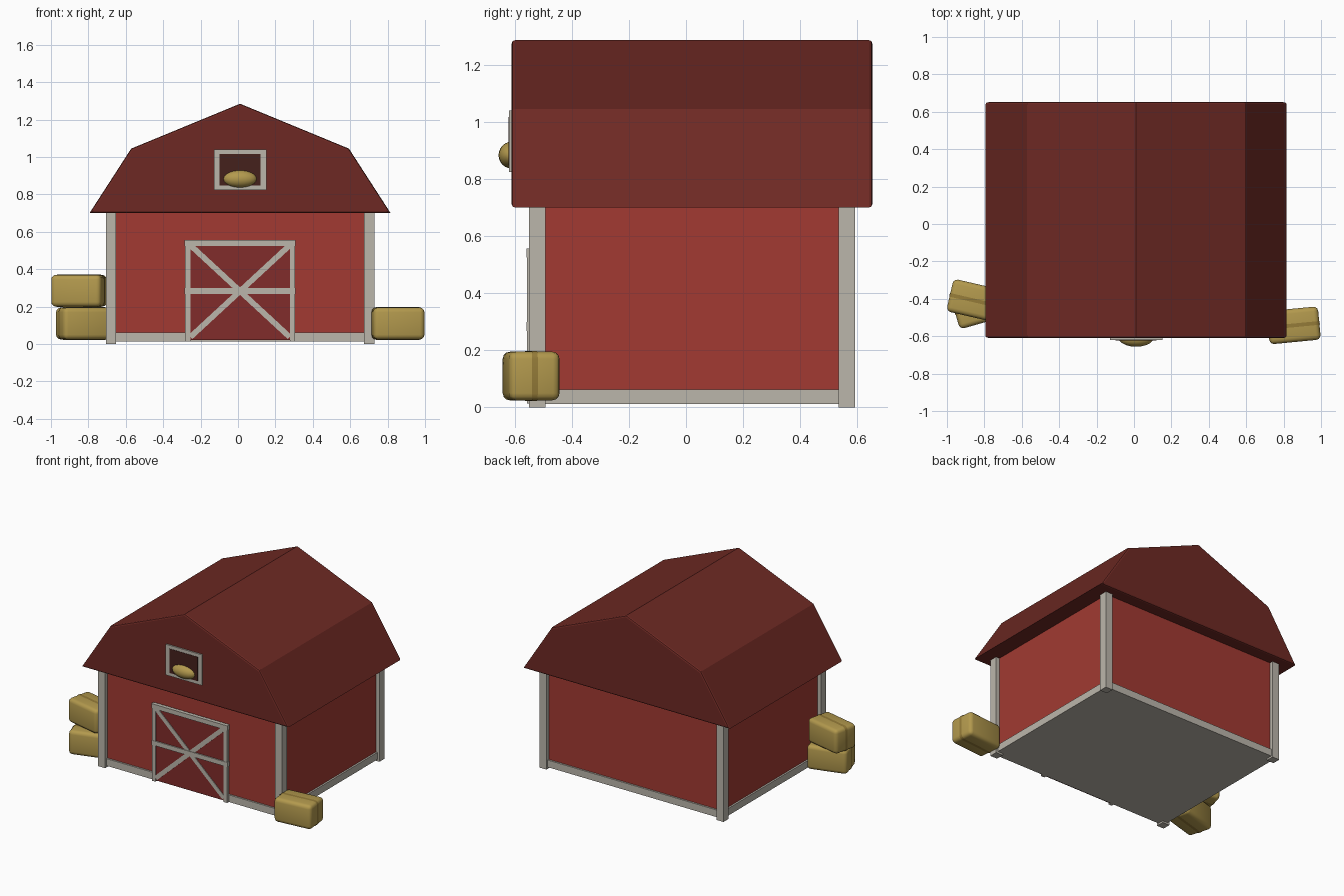
import bpy, bmesh
from math import radians, atan2, hypot
from mathutils import Matrix

if "Cube" in bpy.data.objects:
    bpy.data.objects.remove(bpy.data.objects["Cube"])

CX, CY = 0.011, 0.021  # centre of the barn body


def material(name, rgb):
    m = bpy.data.materials.new(name)
    m.diffuse_color = (*rgb, 1)
    m.use_nodes = True
    m.node_tree.nodes["Principled BSDF"].inputs["Base Color"].default_value = m.diffuse_color
    return m


WALL = material("barn_red", (0.36, 0.042, 0.032))
DOOR = material("door_red", (0.22, 0.025, 0.024))
ROOF = material("roof_red", (0.155, 0.022, 0.017))
TRIM = material("trim", (0.50, 0.47, 0.41))
DARK = material("dark_opening", (0.06, 0.015, 0.012))
HAY = material("hay", (0.45, 0.32, 0.075))
STRAP = material("hay_strap", (0.30, 0.20, 0.04))


def finish(name, bm, mat, smooth=False):
    bmesh.ops.recalc_face_normals(bm, faces=bm.faces)
    me = bpy.data.meshes.new(name)
    bm.to_mesh(me)
    bm.free()
    me.materials.append(mat)
    ob = bpy.data.objects.new(name, me)
    bpy.context.collection.objects.link(ob)
    if smooth:
        bpy.context.view_layer.objects.active = ob
        ob.select_set(True)
        bpy.ops.object.shade_smooth_by_angle(angle=radians(40))
        ob.select_set(False)
    return ob


def box(name, center, size, mat, rot=(0, "Z"), bevel=0, segments=3):
    bm = bmesh.new()
    bmesh.ops.create_cube(bm, size=1)
    bmesh.ops.scale(bm, vec=size, verts=bm.verts)
    if bevel:
        bmesh.ops.bevel(bm, geom=bm.edges[:], offset=bevel, segments=segments,
                        profile=0.5, affect='EDGES')
    bm.transform(Matrix.Translation(center) @ Matrix.Rotation(rot[0], 4, rot[1]))
    return finish(name, bm, mat, bool(bevel))


# Walls and the base slab that shows as a skirting board
box("walls", (CX, CY, 0.37), (1.38, 1.09, 0.68), WALL)
box("base_slab", (CX, CY, 0.0375), (1.405, 1.115, 0.05), TRIM)

# Corner posts
for sx in (-1, 1):
    for sy in (-1, 1):
        box("corner_post", (CX + sx * 0.69, CY + sy * 0.542, 0.355),
            (0.055, 0.057, 0.71), TRIM)

# Gambrel roof: closed prism with softened gable edges
profile = [(-0.805, 0.70), (-0.582, 1.045), (0, 1.285), (0.582, 1.045), (0.805, 0.70)]
bm = bmesh.new()
face = bm.faces.new([bm.verts.new((CX + x, CY - 0.631, z)) for x, z in profile])
ext = bmesh.ops.extrude_face_region(bm, geom=[face], use_keep_orig=True)
bmesh.ops.translate(bm, vec=(0, 1.262, 0),
                    verts=[g for g in ext["geom"] if isinstance(g, bmesh.types.BMVert)])
rim = [e for e in bm.edges if abs(e.verts[0].co.y - e.verts[1].co.y) < 1e-4]
bmesh.ops.recalc_face_normals(bm, faces=bm.faces)
bmesh.ops.bevel(bm, geom=rim, offset=0.011, segments=2, profile=0.5, affect='EDGES')
finish("roof", bm, ROOF)

# Barn door with frame, rails and crossed braces
YF = -0.545
box("door_panel", (CX, -0.535, 0.283), (0.56, 0.03, 0.525), DOOR)
for sx in (-1, 1):
    box("door_stile", (CX + sx * 0.28, YF, 0.283), (0.028, 0.022, 0.54), TRIM)
for z in (0.283, 0.541):
    box("door_rail", (CX, YF, z), (0.592, 0.026, 0.032), TRIM)
dx, dz = 0.53, 0.49
for s in (-1, 1):
    box("door_brace", (CX, YF, 0.283), (hypot(dx, dz), 0.019, 0.03), TRIM,
        (s * atan2(dz, dx), "Y"))

# Hay loft window with frame
box("loft_opening", (CX, -0.61, 0.932), (0.22, 0.024, 0.17), DARK)
for s in (-1, 1):
    box("loft_frame_side", (CX + s * 0.125, -0.61, 0.932), (0.031, 0.02, 0.215), TRIM)
    box("loft_frame_rail", (CX, -0.61, 0.932 + s * 0.0925), (0.28, 0.02, 0.031), TRIM)

# Heap of hay in the loft window
bm = bmesh.new()
bmesh.ops.create_uvsphere(bm, u_segments=20, v_segments=12, radius=1)
bm.transform(Matrix.Translation((CX, -0.61, 0.883)) @ Matrix.Diagonal((0.092, 0.046, 0.047, 1)))
finish("loft_hay", bm, HAY, True)

# Hay bales with a lengthwise strap
for x, y, z, angle in ((0.854, -0.542, 0.11, 5.5),
                       (-0.823, -0.44, 0.11, 16),
                       (-0.85, -0.41, 0.285, -13)):
    rot = (radians(angle), "Z")
    box("hay_bale", (x, y, z), (0.275, 0.178, 0.17), HAY, rot, 0.025)
    box("hay_bale_strap", (x, y, z), (0.279, 0.03, 0.174), STRAP, rot, 0.025)
